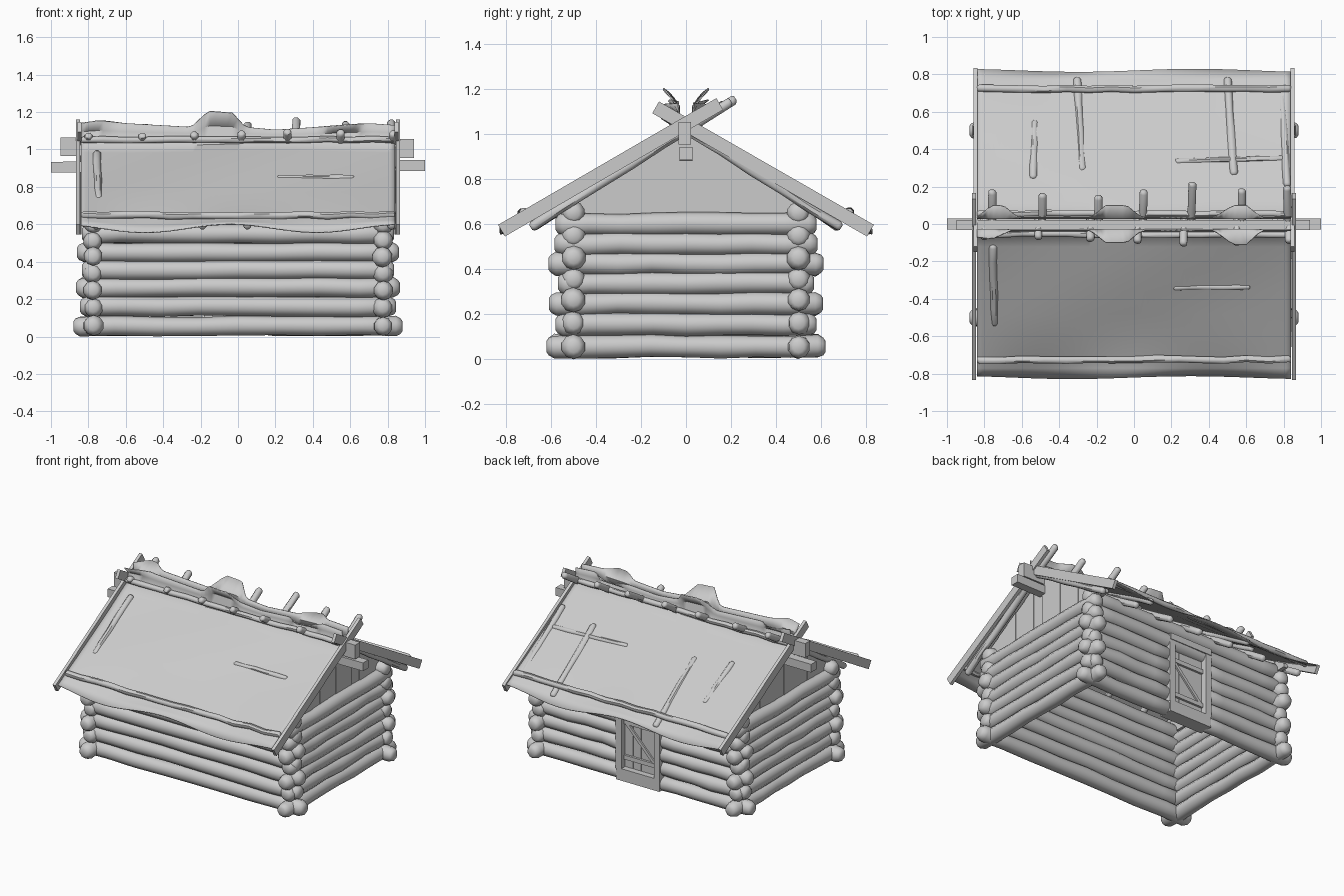
import bpy, bmesh, math, random
from mathutils import Vector

if "Cube" in bpy.data.objects:
    bpy.data.objects.remove(bpy.data.objects["Cube"])
random.seed(4)
PITCH = 0.585                                   # roof slope


def make(name, verts, faces):
    me = bpy.data.meshes.new(name)
    me.from_pydata([(x, y, max(z, 0)) for x, y, z in verts], [], faces)
    bm = bmesh.new()
    bm.from_mesh(me)
    bmesh.ops.recalc_face_normals(bm, faces=bm.faces)
    bm.to_mesh(me)
    bm.free()
    ob = bpy.data.objects.new(name, me)
    bpy.context.collection.objects.link(ob)
    return ob


def frame(p0, p1):
    d = (p1 - p0).normalized()
    s = d.cross(Vector((0, 0, 1)))
    s = s.normalized() if s.length > 0.01 else Vector((1, 0, 0))
    return d, s, s.cross(d)


def log(name, p0, p1, r, n=10, segs=8, wob=0.004, bulge=1.0):
    """Uneven round log with rounded ends."""
    p0, p1 = Vector(p0), Vector(p1)
    d, s, u = frame(p0, p1)
    L = (p1 - p0).length
    e, f = 0.2 * r / L, 0.7 * r / L
    ts = [0, e, f] + [i / segs for i in range(1, segs)] + [1 - f, 1 - e, 1]
    scale = {0: 0.5, 1: 0.8, len(ts) - 2: 0.8, len(ts) - 1: 0.5}
    verts, faces = [], []
    for k, t in enumerate(ts):
        c = p0.lerp(p1, t)
        if k not in scale:
            c += s * random.uniform(-wob, wob) + u * random.uniform(-wob, wob)
        rad = r * scale.get(k, random.uniform(0.96, 1.06))
        if k in (2, len(ts) - 3):
            rad *= bulge
        for j in range(n):
            a = 2 * math.pi * (j + 0.5) / n
            verts.append(c + (s * math.cos(a) + u * math.sin(a)) * rad)
    for k in range(len(ts) - 1):
        for j in range(n):
            a, b = k * n + j, k * n + (j + 1) % n
            faces.append((a, b, b + n, a + n))
    faces += [tuple(range(n)), tuple(range(len(verts) - n, len(verts)))]
    return make(name, verts, faces)


def bar(name, p0, p1, w, h):
    """Squared timber between two points."""
    p0, p1 = Vector(p0), Vector(p1)
    d, s, u = frame(p0, p1)
    verts = [p + s * (w / 2 * a) + u * (h / 2 * b) for p in (p0, p1)
             for a, b in ((-1, -1), (1, -1), (1, 1), (-1, 1))]
    return make(name, verts, [(0, 1, 2, 3), (4, 5, 6, 7), (0, 1, 5, 4),
                              (1, 2, 6, 5), (2, 3, 7, 6), (3, 0, 4, 7)])


def interp(table, x):
    for (x0, a), (x1, b) in zip(table, table[1:]):
        if x <= x1:
            return a + (b - a) * (x - x0) / (x1 - x0)
    return table[-1][1]


# log walls, notched together at the corners
z_long = [0.055, 0.16, 0.262, 0.355, 0.45, 0.55, 0.65]
z_side = [0.057, 0.155, 0.247, 0.338, 0.425, 0.512, 0.60]
half_long = [0.88, 0.845, 0.865, 0.835, 0.86, 0.835, 0.83]
half_side = [0.62, 0.58, 0.61, 0.57, 0.612, 0.585, 0.58]
for i in range(7):
    r = 0.051
    hl, hs = half_long[i], half_side[i]
    log("front_wall_log", (-hl, -0.5, z_long[i]), (hl, -0.5, z_long[i]), r, bulge=1.06)
    if i < 5:                                   # doorway gap in the back wall
        log("back_wall_log", (-hl, 0.5, z_long[i]), (-0.15, 0.5, z_long[i]), r, segs=5)
        log("back_wall_log", (0.13, 0.5, z_long[i]), (hl, 0.5, z_long[i]), r, segs=5)
    else:
        log("back_wall_log", (-hl, 0.5, z_long[i]), (hl, 0.5, z_long[i]), r, bulge=1.06)
    for sx in (-1, 1):
        log("side_wall_log", (sx * 0.775, -hs, z_side[i]), (sx * 0.775, hs, z_side[i]), 0.049, bulge=1.06)

# back door: sill, posts, planks, ledges and brace
bar("door_sill", (-0.18, 0.505, 0.055), (0.16, 0.505, 0.055), 0.1, 0.085)
for x in (-0.16, 0.14):
    bar("door_post", (x, 0.505, 0.09), (x, 0.505, 0.58), 0.045, 0.1)
bar("door_lintel", (-0.18, 0.52, 0.565), (0.16, 0.52, 0.565), 0.08, 0.045)
for k in range(4):
    x = -0.105 + k * 0.064
    bar("door_plank", (x, 0.5, 0.09), (x, 0.5, 0.55), 0.062, 0.025)
for z in (0.17, 0.42):
    bar("door_ledge", (-0.135, 0.518, z), (0.115, 0.518, z), 0.02, 0.03)
bar("door_brace", (-0.12, 0.516, 0.18), (0.1, 0.516, 0.41), 0.016, 0.022)

# gable boards with slanted tops
for sx in (-1, 1):
    n = 14
    w = 1.24 / n
    for k in range(n):
        y0, y1 = -0.62 + k * w, -0.62 + (k + 1) * w
        x0 = sx * (0.765 + random.uniform(-0.004, 0.004))
        x1 = x0 - sx * 0.03
        t0, t1 = (1.03 - PITCH * abs(y) for y in (y0, y1))
        zb = 0.64
        verts = [(x, y, z) for x in (x0, x1)
                 for y, z in ((y0, min(zb, t0 - 0.01)), (y1, min(zb, t1 - 0.01)), (y1, t1), (y0, t0))]
        make("gable_board", verts, [(0, 1, 2, 3), (4, 5, 6, 7), (0, 1, 5, 4),
                                    (1, 2, 6, 5), (2, 3, 7, 6), (3, 0, 4, 7)])

# ridge beams
bar("ridge_beam_upper", (-0.95, -0.005, 1.015), (0.94, -0.005, 1.005), 0.055, 0.1)
bar("ridge_beam_lower", (-1.0, 0, 0.905), (1.0, 0, 0.915), 0.058, 0.058)

# rafters crossing over the ridge
front = [(-0.76, 0.18), (-0.49, 0.16), (-0.19, 0.15), (0.05, 0.18), (0.31, 0.22), (0.575, 0.185), (0.82, 0.2)]
back = [(-0.8, 0.08), (-0.51, 0.08), (-0.235, 0.09), (0.02, 0.1), (0.265, 0.115), (0.55, 0.11), (0.83, 0.1)]
for sy, rows in ((-1, front), (1, back)):
    for x, over in rows:
        log("rafter", (x, sy * 0.69, 0.585), (x, -sy * over, 1.03 + over * 0.59), 0.023, n=8, segs=6, wob=0.003)

# roof cover: two sagging sheets turned up along the ridge
top = [(-0.84, 1.14), (-0.74, 1.155), (-0.6, 1.14), (-0.25, 1.12), (-0.16, 1.205),
       (-0.03, 1.195), (0.04, 1.12), (0.2, 1.105), (0.5, 1.125), (0.7, 1.14), (0.84, 1.13)]
flare_front = [(-0.84, 0.07), (-0.76, 0.08), (-0.66, 0.035), (-0.23, 0.035), (-0.15, 0.1),
               (-0.04, 0.1), (0.04, 0.035), (0.43, 0.035), (0.53, 0.11), (0.6, 0.11), (0.68, 0.035), (0.84, 0.035)]
flare_back = [(-0.84, 0.035), (-0.76, 0.1), (-0.7, 0.1), (-0.62, 0.035), (-0.23, 0.035), (-0.15, 0.1),
              (-0.04, 0.1), (0.04, 0.035), (0.43, 0.035), (0.53, 0.1), (0.6, 0.1), (0.68, 0.035), (0.84, 0.035)]
for sy, name, flare in ((-1, "front_roof_cover", flare_front), (1, "back_roof_cover", flare_back)):
    verts, faces = [], []
    nx, ys = 56, [0.77, 0.72, 0.6, 0.48, 0.36, 0.24, 0.12, 0.05]
    for i in range(nx + 1):
        x = -0.84 + 1.68 * i / nx
        wave = math.cos((x - 0.42) * 2 * math.pi / 0.92)
        verts.append((x, sy * (0.82 + 0.008 * math.sin(5 * x * sy)), 0.578 - 0.022 * wave))
        for y in ys:
            sag = 0.006 * math.sin(4 * x + 7 * y) + 0.012 * math.exp(-((y - 0.77) / 0.08) ** 2) * -wave
            verts.append((x, sy * y, 1.055 - PITCH * y + sag))
        t = interp(top, x)
        verts.append((x, sy * 0.03, 1.05 + (t - 1.05) * 0.5))
        verts.append((x, sy * interp(flare, x), t))
    m = len(ys) + 3
    for i in range(nx):
        for j in range(m - 1):
            a = i * m + j
            faces.append((a, a + 1, a + m + 1, a + m))
    ob = make(name, verts, faces)
    sol = ob.modifiers.new("thickness", "SOLIDIFY")
    sol.thickness = 0.006
    sol.offset = 0
    # poles pinning the sheet at ridge and eave
    log("ridge_pole", (-0.84, sy * 0.055, 1.05), (0.84, sy * 0.055, 1.055), 0.018, n=8, segs=14, wob=0.005)
    log("eave_pole", (-0.84, sy * 0.725, 0.648), (0.84, sy * 0.725, 0.65), 0.02, n=8, segs=14, wob=0.006)

# barge boards crossed at each gable
for sx in (-1, 1):
    bar("barge_front", (sx * 0.856, -0.82, 0.572), (sx * 0.856, 0.15, 1.135), 0.022, 0.06)
    bar("barge_back", (sx * 0.847, 0.82, 0.572), (sx * 0.847, -0.135, 1.12), 0.022, 0.06)

# sticks showing through the worn cover: x0, y0, x1, y1
for x0, y0, x1, y1 in ((-0.54, 0.24, -0.53, 0.55), (-0.305, 0.78, -0.275, 0.28), (0.5, 0.78, 0.535, 0.26),
                       (0.22, 0.335, 0.8, 0.35), (0.79, 0.7, 0.82, 0.2),
                       (-0.755, -0.11, -0.745, -0.54), (0.21, -0.34, 0.62, -0.335)):
    flat = abs(x1 - x0) > 0.2
    log("cover_stick", (x0, y0, 1.046 - PITCH * abs(y0)), (x1, y1, 1.046 - PITCH * abs(y1)),
        0.016 if flat else 0.022, n=8, segs=5, wob=0.002)

# smooth the round parts, keep timber edges sharp
bpy.ops.object.select_all(action="SELECT")
bpy.context.view_layer.objects.active = bpy.context.selected_objects[0]
bpy.ops.object.shade_smooth_by_angle(angle=math.radians(45))
